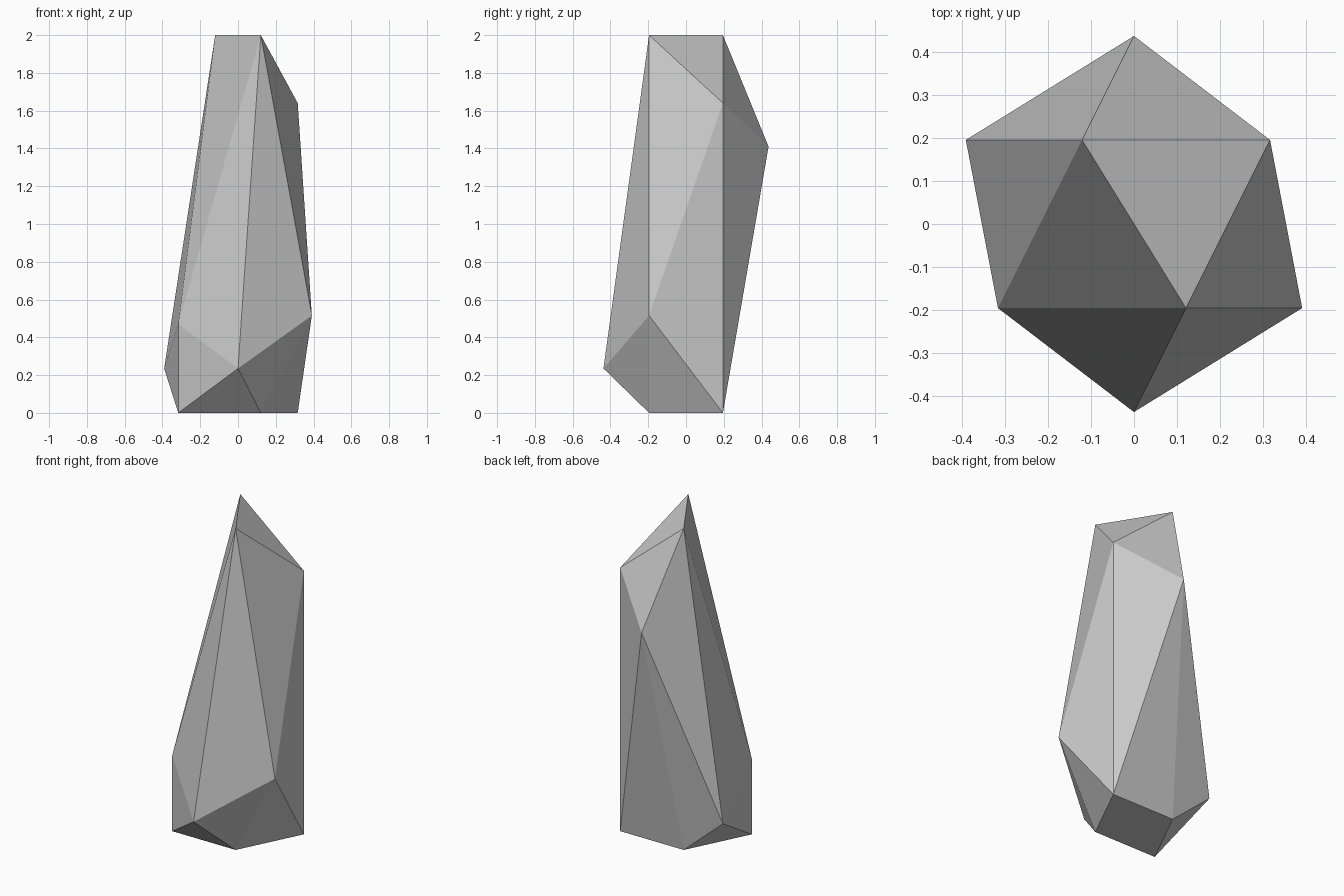
import bpy, bmesh
from mathutils import Matrix

if "Cube" in bpy.data.objects:
    bpy.data.objects.remove(bpy.data.objects["Cube"])

R = 0.437          # radius of the low-poly rock in plan
HEIGHT = 2.0

# Base 20-sided ball lying on its side, poles along y
bm = bmesh.new()
bmesh.ops.create_icosphere(bm, subdivisions=1, radius=1.0)
bmesh.ops.rotate(bm, verts=bm.verts, cent=(0, 0, 0),
                 matrix=Matrix(((1, 0, 0), (0, 0, -1), (0, 1, 0))))


def stretched_height(x, y, z):
    """Height of each corner: flat base, low waist, tall pointed ridge."""
    if z < -0.2:
        return 0.0                            # flat base
    if z > 0.7:
        return HEIGHT                         # top ridge
    if z > 0.3:
        return 1.64 if x > 0 else 0.47        # shoulders
    if abs(y) > 0.9:
        return 1.41 if y > 0 else 0.235       # back and front tips
    return 0.515 if x > 0 else 0.235          # side tips


# Stretch the ball into a standing shard
for v in bm.verts:
    x, y, z = v.co
    v.co = (x * R, y * R, stretched_height(x, y, z))

bmesh.ops.recalc_face_normals(bm, faces=bm.faces)
mesh = bpy.data.meshes.new("rock_shard")
bm.to_mesh(mesh)
bm.free()
bpy.context.collection.objects.link(bpy.data.objects.new("rock_shard", mesh))
